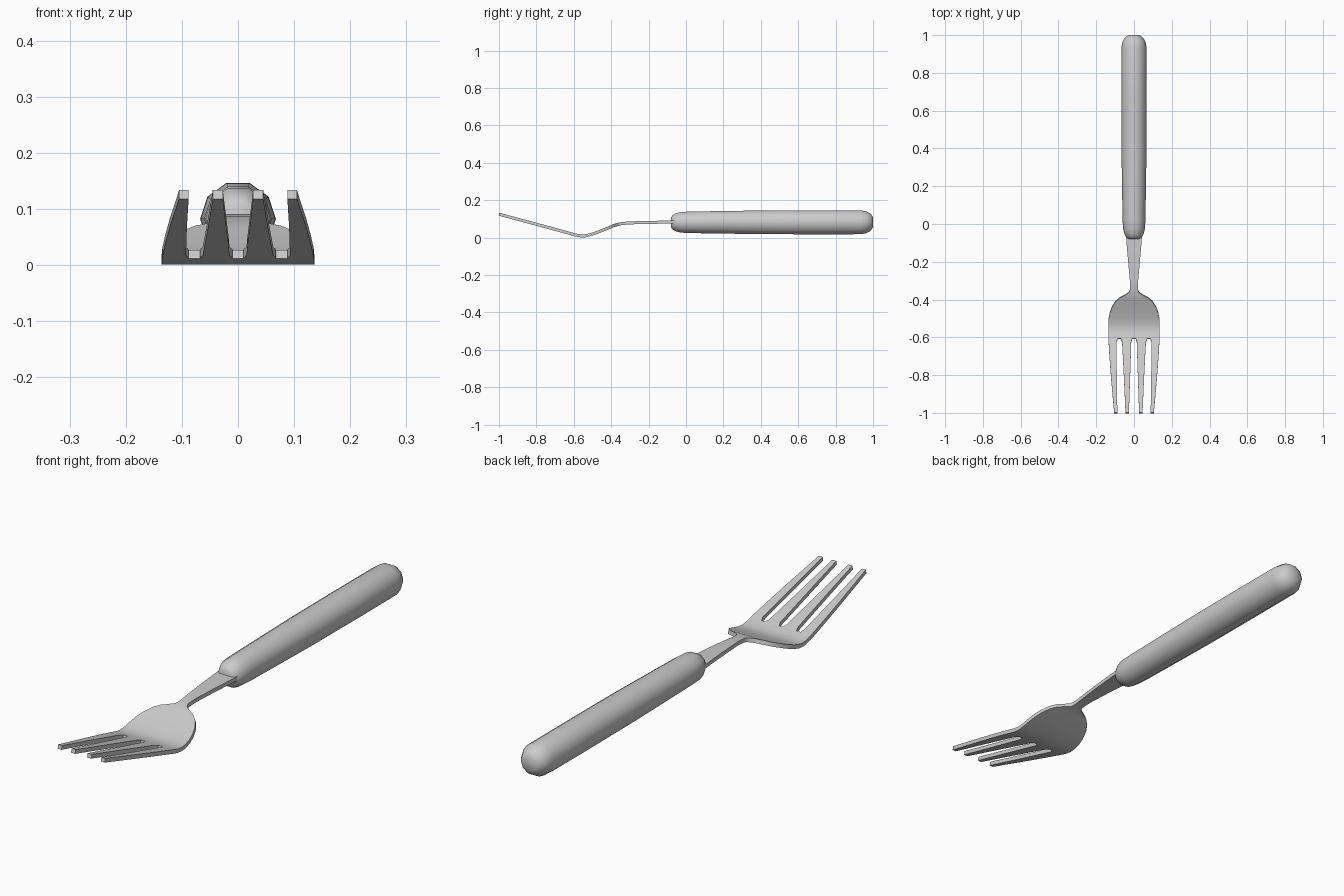
import bpy, bmesh, math

if "Cube" in bpy.data.objects:
    bpy.data.objects.remove(bpy.data.objects["Cube"])


def make_object(name, bm):
    bmesh.ops.recalc_face_normals(bm, faces=bm.faces)
    mesh = bpy.data.meshes.new(name)
    bm.to_mesh(mesh)
    bm.free()
    obj = bpy.data.objects.new(name, mesh)
    bpy.context.collection.objects.link(obj)
    bpy.ops.object.select_all(action='DESELECT')
    obj.select_set(True)
    bpy.context.view_layer.objects.active = obj
    return obj


# Handle: ten-sided rings (y, radius) with rounded ends
rings = [(-0.08, 0.028), (-0.072, 0.04), (-0.053, 0.051), (-0.025, 0.058), (0.02, 0.0605),
         (0.4, 0.0665), (0.7, 0.0675), (0.935, 0.067), (0.965, 0.061), (0.988, 0.047), (1.0, 0.028)]
SIDES = 10
bm = bmesh.new()
loops = []
for y, r in rings:
    loops.append([bm.verts.new((r * math.cos(2 * math.pi * i / SIDES), y,
                                0.082 + r * math.sin(2 * math.pi * i / SIDES)))
                  for i in range(SIDES)])
for a, b in zip(loops, loops[1:]):
    for i in range(SIDES):
        j = (i + 1) % SIDES
        bm.faces.new((a[i], a[j], b[j], b[i]))
bm.faces.new(loops[0])
bm.faces.new(loops[-1])
make_object("handle", bm)
bpy.ops.object.shade_smooth_by_angle(angle=math.radians(50))

# Fork neck and bowl: rows of (y, half width, z)
body = [(0.02, 0.045, 0.083), (-0.06, 0.043, 0.083), (-0.2, 0.031, 0.082), (-0.3, 0.022, 0.079),
        (-0.345, 0.02, 0.075), (-0.362, 0.027, 0.071), (-0.375, 0.047, 0.068), (-0.39, 0.075, 0.063),
        (-0.41, 0.098, 0.054), (-0.44, 0.117, 0.042), (-0.47, 0.128, 0.030), (-0.5, 0.134, 0.019),
        (-0.53, 0.136, 0.011), (-0.555, 0.136, 0.0085), (-0.58, 0.1355, 0.012), (-0.608, 0.135, 0.019)]
# Tine rows: (y, z, positive x of the tine edges from inside to outside)
tines = [(-0.613, 0.0205, (0.010, 0.068, 0.088, 0.135)),
         (-0.625, 0.0240, (0.015, 0.063, 0.093, 0.1345)),
         (-0.70, 0.0445, (0.017, 0.059, 0.092, 0.130)),
         (-0.82, 0.0770, (0.021, 0.053, 0.091, 0.121)),
         (-1.0, 0.1255, (0.027, 0.045, 0.088, 0.105))]
root = (0.010, 0.068, 0.088, 0.135)


def mirrored(xs):
    return [-x for x in reversed(xs)] + list(xs)


bm = bmesh.new()
rows = [[bm.verts.new((x * w / 0.135, y, z)) for x in mirrored(root)] for y, w, z in body]
n_body = len(rows)
rows += [[bm.verts.new((x, y, z)) for x in mirrored(xs)] for y, z, xs in tines]
for k in range(len(rows) - 1):
    for i in range(7):
        # Slots are left open beyond the bowl
        if k >= n_body - 1 and i % 2 == 1:
            continue
        bm.faces.new((rows[k][i], rows[k][i + 1], rows[k + 1][i + 1], rows[k + 1][i]))
fork = make_object("fork_head", bm)
solid = fork.modifiers.new("thickness", 'SOLIDIFY')
solid.thickness = 0.016
solid.offset = 0
bpy.ops.object.modifier_apply(modifier=solid.name)
bpy.ops.object.shade_smooth_by_angle(angle=math.radians(40))
